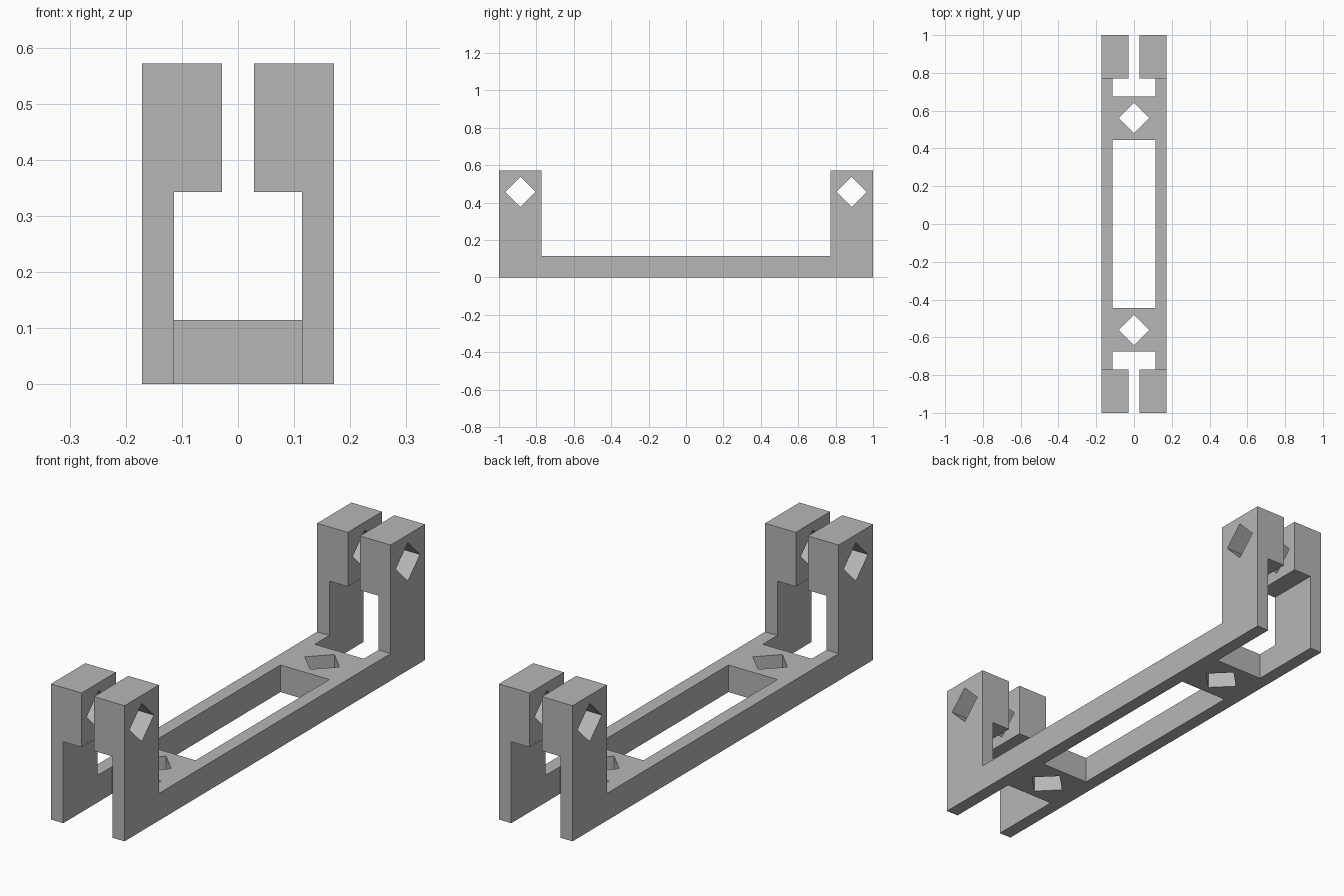
import bpy
from math import pi
from mathutils import Matrix

if "Cube" in bpy.data.objects:
    bpy.data.objects.remove(bpy.data.objects["Cube"], do_unlink=True)

U = 2 / 35                       # wall thickness, the module of the whole part
HALF_W, HEIGHT, BASE = 3 * U, 10 * U, 2 * U
POST = 1 - 4 * U                 # inner face of the end posts
BRIDGE = 0.56                    # centre of each cross bridge
OUT = 1.2                        # safely outside the part

grey = bpy.data.materials.new("Plain grey")
grey.use_nodes = True
colour = (0.47, 0.47, 0.47, 1)
grey.diffuse_color = colour
grey.node_tree.nodes["Principled BSDF"].inputs["Base Color"].default_value = colour


def box(name, low, high):
    """Axis-aligned box between two corners."""
    bpy.ops.mesh.primitive_cube_add(size=1)
    obj = bpy.context.object
    obj.name = name
    centre = [(a + b) / 2 for a, b in zip(low, high)]
    size = [b - a for a, b in zip(low, high)]
    obj.data.transform(Matrix.Translation(centre) @ Matrix.Diagonal((*size, 1)))
    return obj


def diamond(name, centre, axis):
    """Long square bar, turned corner up, along the given axis."""
    obj = box(name, (-U, -U, -U), (U, U, U))
    stretch = (OUT / U, 1, 1, 1) if axis == "X" else (1, 1, OUT / U, 1)
    turn = Matrix.Rotation(pi / 4, 4, axis)
    obj.data.transform(Matrix.Translation(centre) @ turn @ Matrix.Diagonal(stretch))
    return obj


def cut(target, cutter):
    cutter.hide_render = True
    mod = target.modifiers.new("Cut", "BOOLEAN")
    mod.operation, mod.solver, mod.object = "DIFFERENCE", "EXACT", cutter
    bpy.context.view_layer.objects.active = target
    bpy.ops.object.modifier_apply(modifier=mod.name)
    bpy.data.objects.remove(cutter, do_unlink=True)


# Solid block, carved down to a low frame with a post at each end
frame = box("bracket_frame", (-HALF_W, -1, 0), (HALF_W, 1, HEIGHT))
frame.data.materials.append(grey)
cut(frame, box("middle_space", (-OUT, -POST, BASE), (OUT, POST, OUT)))

# Long opening between the two bridges
inner = BRIDGE - 2 * U
cut(frame, box("floor_opening", (-2 * U, -inner, -OUT), (2 * U, inner, OUT / 4)))

# Each end: open fork below, narrow slot above, and the diamond holes
for side in (-1, 1):
    def span(a, b):
        return sorted((side * a, side * b))

    y0, y1 = span(BRIDGE + 2 * U, OUT)
    cut(frame, box("fork_opening", (-2 * U, y0, -OUT), (2 * U, y1, 6 * U)))
    y0, y1 = span(POST - U, OUT)
    cut(frame, box("top_slot", (-U / 2, y0, 5 * U), (U / 2, y1, OUT)))
    cut(frame, diamond("post_hole", (0, side * (1 - 2 * U), 8 * U), "X"))
    cut(frame, diamond("bridge_hole", (0, side * BRIDGE, 0), "Z"))
